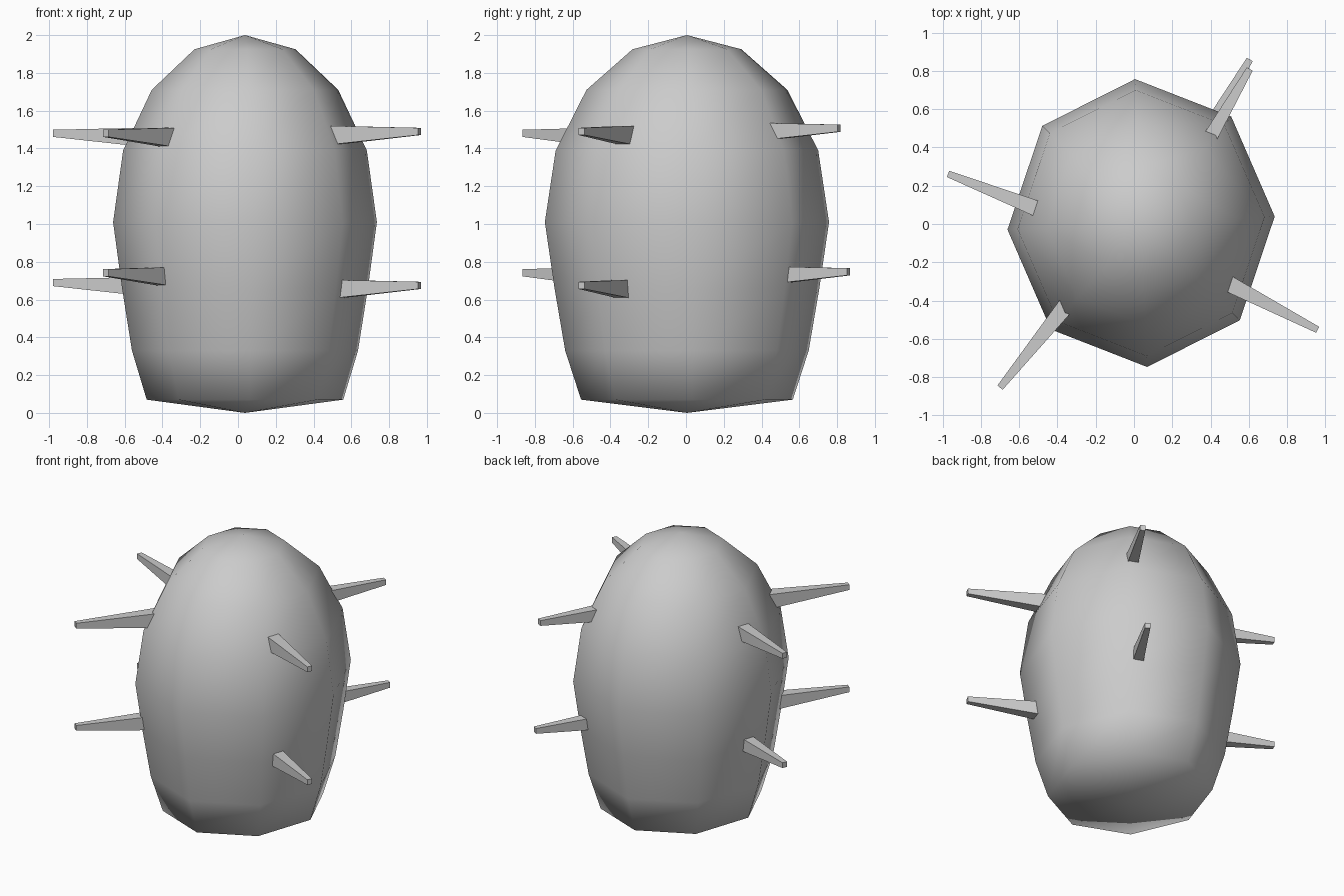
import bpy, bmesh, math
from mathutils import Vector

if "Cube" in bpy.data.objects:
    bpy.data.objects.remove(bpy.data.objects["Cube"])


def make_object(name, bm, smooth=False):
    bmesh.ops.recalc_face_normals(bm, faces=bm.faces)
    mesh = bpy.data.meshes.new(name)
    bm.to_mesh(mesh)
    bm.free()
    for p in mesh.polygons:
        p.use_smooth = smooth
    obj = bpy.data.objects.new(name, mesh)
    bpy.context.collection.objects.link(obj)
    return obj


# Body: eight-sided egg with a wide, shallow pointed base
CX, CY, RX, RY, TURN = 0.037, 0.005, 0.699, 0.753, math.radians(2.6)
PROFILE = [(0.745, 0.07), (0.857, 0.33), (0.932, 0.66), (1.0, 1.01),
           (0.924, 1.389), (0.707, 1.71), (0.383, 1.925)]

bm = bmesh.new()
rings = []
for r, z in PROFILE:
    angles = [TURN + k * math.pi / 4 for k in range(8)]
    rings.append([bm.verts.new((CX + RX * r * math.cos(a), CY + RY * r * math.sin(a), z))
                  for a in angles])
bottom = bm.verts.new((CX, CY, 0))
top = bm.verts.new((CX, CY, 2))
for k in range(8):
    n = (k + 1) % 8
    for low, high in zip(rings, rings[1:]):
        bm.faces.new((low[k], low[n], high[n], high[k]))
    bm.faces.new((bottom, rings[0][n], rings[0][k]))
    bm.faces.new((top, rings[-1][k], rings[-1][n]))
make_object("body", bm, smooth=True)


def spike(name, tip, root, z):
    """Tapered four-sided spike from tip (x, y) to root (x, y); z = tip centre."""
    tip, root = Vector((*tip, 0)), Vector((*root, 0))
    inward = (root - tip).normalized()
    length = (root - tip).length + 0.1
    side = Vector((-inward.y, inward.x, 0))
    bm = bmesh.new()
    ends = []
    for d in (0, length):
        half = 0.0175 + 0.048 * d
        up, down = z + 0.019 + 0.02 * d, z - 0.019 - 0.1 * d
        c = tip + inward * d
        ends.append([bm.verts.new(c + side * s * half + Vector((0, 0, h)))
                     for s, h in ((-1, down), (1, down), (1, up), (-1, up))])
    a, b = ends
    bm.faces.new(a)
    bm.faces.new(b)
    for i in range(4):
        j = (i + 1) % 4
        bm.faces.new((a[i], a[j], b[j], b[i]))
    make_object(name, bm)


# Spikes: two levels on four sides
SIDES = [("left", (-0.972, 0.262), (-0.52, 0.085), 1.48, 0.69),
         ("front", (-0.70, -0.855), (-0.362, -0.435), 1.48, 0.742),
         ("right", (0.96, -0.553), (0.51, -0.32), 1.49, 0.675)]
for name, tip, root, high, low in SIDES:
    spike("upper_spike_" + name, tip, root, high)
    spike("lower_spike_" + name, tip, root, low)
spike("upper_spike_back", (0.605, 0.81), (0.405, 0.465), 1.507)
spike("lower_spike_back", (0.605, 0.86), (0.405, 0.52), 0.747)
